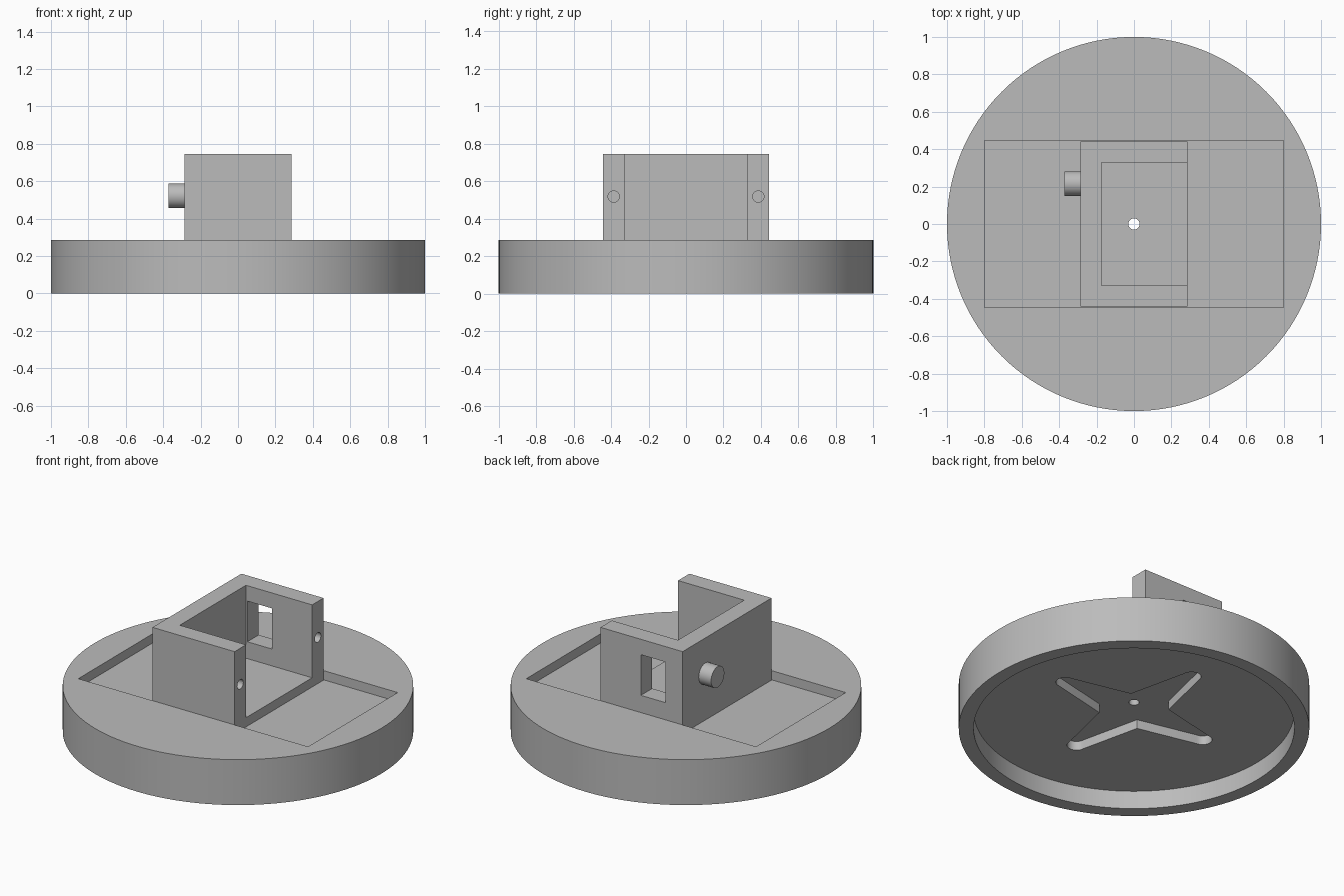
import bpy, bmesh
from math import pi, cos, sin, radians
from mathutils import Matrix, Vector

cube = bpy.data.objects.get("Cube")
if cube:
    bpy.data.objects.remove(cube, do_unlink=True)

# Single plain grey
grey = bpy.data.materials.new("light_grey")
grey.use_nodes = True
colour = (0.5, 0.5, 0.5, 1)
grey.diffuse_color = colour
grey.node_tree.nodes["Principled BSDF"].inputs["Base Color"].default_value = colour


def make(name, bm):
    bmesh.ops.recalc_face_normals(bm, faces=bm.faces[:])
    mesh = bpy.data.meshes.new(name)
    bm.to_mesh(mesh)
    bm.free()
    mesh.materials.append(grey)
    obj = bpy.data.objects.new(name, mesh)
    bpy.context.collection.objects.link(obj)
    return obj


def block(name, low, high):
    low, high = Vector(low), Vector(high)
    bm = bmesh.new()
    bmesh.ops.create_cube(bm, size=1)
    bmesh.ops.scale(bm, vec=high - low, verts=bm.verts[:])
    bmesh.ops.translate(bm, vec=(low + high) / 2, verts=bm.verts[:])
    return make(name, bm)


def cylinder(name, radius, start, end, sides=32):
    start, end = Vector(start), Vector(end)
    axis = end - start
    turn = Vector((0, 0, 1)).rotation_difference(axis).to_matrix().to_4x4()
    bm = bmesh.new()
    bmesh.ops.create_cone(bm, cap_ends=True, segments=sides, radius1=radius,
                          radius2=radius, depth=axis.length,
                          matrix=Matrix.Translation((start + end) / 2) @ turn)
    return make(name, bm)


def prism(name, outline, bottom, top):
    bm = bmesh.new()
    face = bm.faces.new([bm.verts.new((x, y, bottom)) for x, y in outline])
    grown = bmesh.ops.extrude_face_region(bm, geom=[face])
    verts = [v for v in grown["geom"] if isinstance(v, bmesh.types.BMVert)]
    bmesh.ops.translate(bm, vec=(0, 0, top - bottom), verts=verts)
    return make(name, bm)


def cut(obj, cutters):
    for cutter in cutters:
        cutter.hide_render = True
        mod = obj.modifiers.new(cutter.name, "BOOLEAN")
        mod.operation = "DIFFERENCE"
        mod.solver = "EXACT"
        mod.object = cutter
    graph = bpy.context.evaluated_depsgraph_get()
    obj.data = bpy.data.meshes.new_from_object(obj.evaluated_get(graph))
    obj.modifiers.clear()
    for cutter in cutters:
        bpy.data.objects.remove(cutter, do_unlink=True)


def smooth(obj):
    bpy.ops.object.select_all(action="DESELECT")
    obj.select_set(True)
    bpy.context.view_layer.objects.active = obj
    bpy.ops.object.shade_smooth_by_angle(angle=radians(30))


# Main heights
RIM, CEILING, HORN, POCKET, DECK, TOP = 0, 0.114, 0.171, 0.228, 0.286, 0.745

# Four tapered arms with round tips, meeting at inner corners
star = []
for arm in range(4):
    a = arm * pi / 2
    points = [(0.51 + 0.055 * cos(t), 0.055 * sin(t))
              for t in (-pi / 2 + pi * i / 12 for i in range(13))]
    points.append((0.14, 0.14))
    star += [(x * cos(a) - y * sin(a), x * sin(a) + y * cos(a)) for x, y in points]

# Round base: pocket on top, recess and arm-shaped slot below
base = cylinder("round_base", 1, (0, 0, RIM), (0, 0, DECK), 128)
cut(base, [
    block("pocket_cutter", (-0.8, -0.446, POCKET), (0.8, 0.446, 0.5)),
    cylinder("recess_cutter", 0.915, (0, 0, -0.1), (0, 0, CEILING), 128),
    prism("slot_cutter", star, 0.05, HORN),
    cylinder("centre_hole_cutter", 0.03, (0, 0, -0.1), (0, 0, 0.5)),
])
smooth(base)

# Open-sided housing with floor, side window, end screw holes
housing = block("housing", (-0.286, -0.442, POCKET - 0.005), (0.286, 0.442, TOP))
cutters = [
    block("inside_cutter", (-0.175, -0.329, DECK), (0.5, 0.329, 1)),
    block("window_cutter", (-0.165, 0.25, 0.392), (0.005, 0.6, 0.648)),
    cylinder("floor_hole_cutter", 0.03, (0, 0, 0.1), (0, 0, 0.5)),
]
for side in (-1, 1):
    cutters.append(cylinder("screw_hole_cutter", 0.03,
                            (0.02, side * 0.386, 0.518), (0.5, side * 0.386, 0.518)))
cut(housing, cutters)
smooth(housing)

# Round peg on the closed wall
peg = cylinder("peg", 0.066, (-0.372, 0.216, 0.522), (-0.28, 0.216, 0.522), 48)
smooth(peg)
